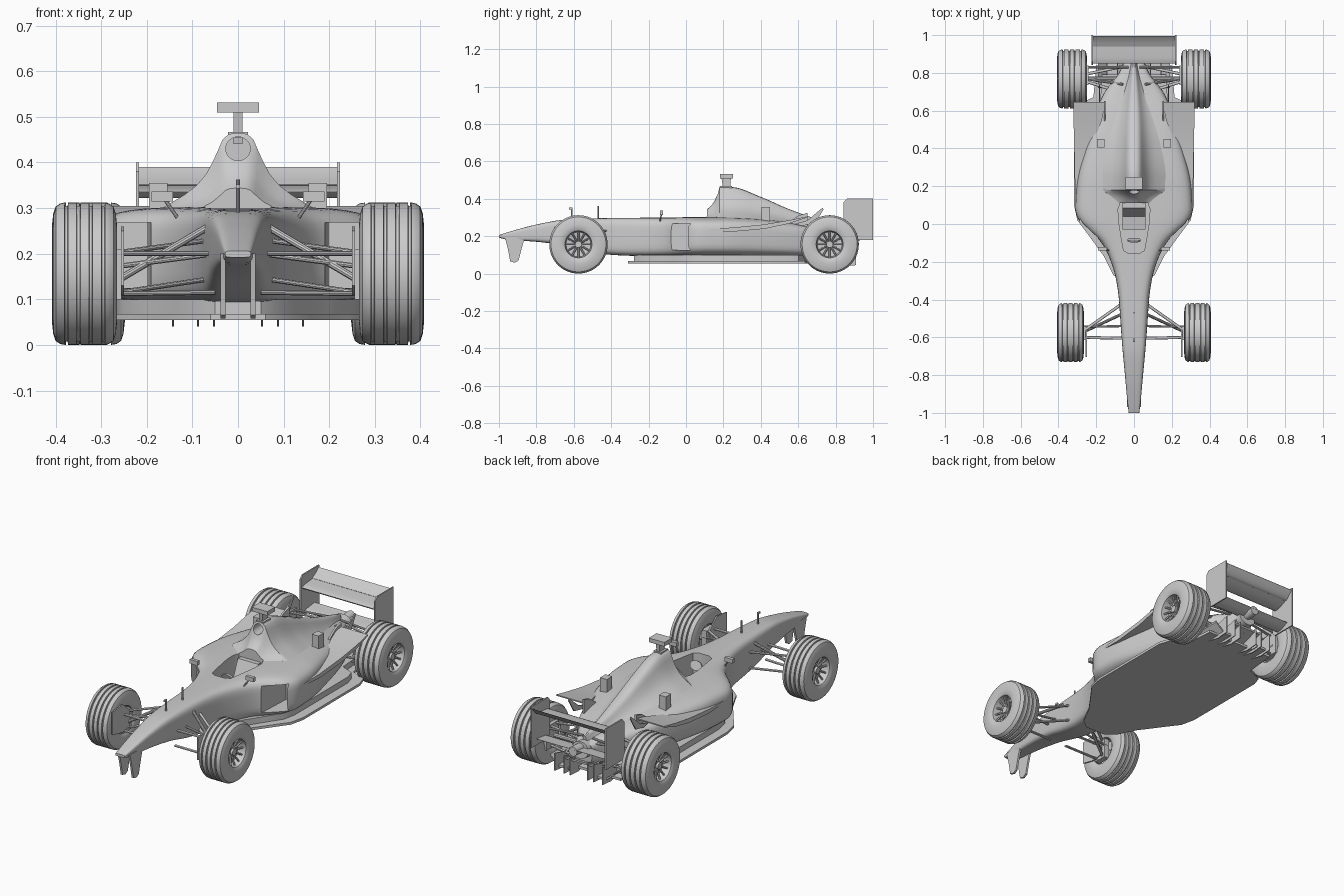
import bpy, bmesh, math
from mathutils import Vector

if "Cube" in bpy.data.objects:
    bpy.data.objects.remove(bpy.data.objects["Cube"])


def apply_mod(ob, kind, **props):
    bpy.context.view_layer.objects.active = ob
    m = ob.modifiers.new(kind.title(), kind)
    for k, v in props.items():
        setattr(m, k, v)
    bpy.ops.object.modifier_apply(modifier=m.name)


def loft(name, rings, mirror=False):
    """Skin a series of closed rings and cap both ends."""
    bm = bmesh.new()
    vs = [[bm.verts.new(p) for p in r] for r in rings]
    n = len(vs[0])
    for a, b in zip(vs, vs[1:]):
        for i in range(n):
            bm.faces.new((a[i], a[(i + 1) % n], b[(i + 1) % n], b[i]))
    bm.faces.new(vs[0])
    bm.faces.new(vs[-1])
    bmesh.ops.recalc_face_normals(bm, faces=bm.faces)
    me = bpy.data.meshes.new(name)
    bm.to_mesh(me)
    bm.free()
    ob = bpy.data.objects.new(name, me)
    bpy.context.collection.objects.link(ob)
    if mirror:
        apply_mod(ob, 'MIRROR', use_mirror_merge=False)
    return ob


def plate(name, pts, axis, lo, hi, mirror=False):
    """Extrude a 2D outline along an axis (0=x, 1=y, 2=z)."""
    def put(p, t):
        q = list(p)
        q.insert(axis, t)
        return q
    return loft(name, [[put(p, t) for p in pts] for t in (lo, hi)], mirror)


def box(name, x, y, z, mirror=False):
    return plate(name, [(x[0], y[0]), (x[1], y[0]), (x[1], y[1]), (x[0], y[1])], 2, *z, mirror)


def rod(name, a, b, r=0.007, flat=1.0, mirror=True, seg=10):
    a, b = Vector(a), Vector(b)
    q = (b - a).to_track_quat('Z', 'Y')
    circ = [q @ Vector((r * math.cos(t), r * flat * math.sin(t), 0))
            for t in (2 * math.pi * i / seg for i in range(seg))]
    return loft(name, [[c + p for c in circ] for p in (a, b)], mirror)


def curve(table, y):
    """Monotone cubic interpolation of table rows at y."""
    i = max(k for k in range(len(table) - 1) if table[k][0] <= y + 1e-9)
    p, q = table[i], table[i + 1]
    h = q[0] - p[0]
    t = (y - p[0]) / h

    def slope(k, c):
        if k == 0 or k == len(table) - 1:
            k = min(k, len(table) - 2)
            return (table[k + 1][c] - table[k][c]) / (table[k + 1][0] - table[k][0])
        d = [(table[j + 1][c] - table[j][c]) / (table[j + 1][0] - table[j][0]) for j in (k - 1, k)]
        return 0 if d[0] * d[1] <= 0 else 2 * d[0] * d[1] / (d[0] + d[1])
    return [(2*t**3 - 3*t*t + 1) * p[c] + (t**3 - 2*t*t + t) * h * slope(i, c)
            + (3*t*t - 2*t**3) * q[c] + (t**3 - t*t) * h * slope(i + 1, c) for c in range(1, len(p))]


def steps(a, b, n):
    return [a + (b - a) * i / n for i in range(n + 1)]


# Body shell from nose to tail: y, half width, bottom, top
HULL = [(-1, .028, .192, .206), (-.95, .034, .18, .222), (-.8, .048, .17, .262), (-.65, .062, .15, .288),
        (-.5, .073, .115, .295), (-.4, .08, .1, .297), (-.3, .094, .095, .298), (-.2, .122, .092, .299),
        (-.1, .172, .09, .3), (-.03, .245, .09, .301), (.02, .293, .09, .302), (.08, .311, .09, .302),
        (.2, .304, .09, .302), (.4, .26, .09, .293), (.6, .2, .09, .268), (.7, .155, .09, .25),
        (.8, .08, .1, .235), (.87, .05, .11, .22)]
rings = []
for y in steps(-1, .87, 80):
    w, lo, hi = curve(HULL, y)
    ring = []
    for i in range(40):
        c, s = math.cos(math.tau * (i + .5) / 40), math.sin(math.tau * (i + .5) / 40)
        ring.append((math.copysign(abs(c) ** .42, c) * w, y,
                     (lo + hi) / 2 + math.copysign(abs(s) ** .42, s) * (hi - lo) / 2))
    rings.append(ring)
hull = loft('body_shell', rings)

# Engine cover: y, half width, base, top
COVER = [(-.02, .09, .27, .297), (.06, .13, .27, .315), (.12, .17, .28, .35), (.16, .19, .28, .4),
         (.18, .2, .28, .465), (.25, .2, .28, .462), (.4, .19, .27, .41), (.55, .17, .25, .345),
         (.7, .12, .22, .292), (.86, .04, .19, .25)]
BELL = [(1, 0), (.75, .16), (.58, .27), (.45, .38), (.35, .51), (.28, .65), (.22, .79), (.17, .92), (.1, .985)]
outline = BELL + [(0, 1)] + [(-x, t) for x, t in reversed(BELL)]
rings = []
for y in steps(-.02, .86, 66):
    w, lo, hi = curve(COVER, y)
    rings.append([(x * w, y, lo + t * (hi - lo)) for x, t in outline])
cover = loft('engine_cover', rings)

# Openings: cockpit, side inlets, roof intake
half = [(.03, -.155), (.055, -.14), (.066, -.08), (.082, .02), (.084, .08), (.072, .112)]
cockpit = plate('cockpit_cutter', half + [(-x, y) for x, y in reversed(half)], 2, .16, .6)
inlet = plate('inlet_cutter', [(.185, -.2), (.285, -.2), (.285, .12), (.2, .12)], 2, .125, .268, True)
intake = plate('intake_cutter', [(.027 * math.cos(math.tau * i / 24), .43 + .026 * math.sin(math.tau * i / 24))
                                 for i in range(24)], 1, .1, .24)
for ob, tools in ((hull, (cockpit, inlet)), (cover, (cockpit, intake))):
    for tool in tools:
        apply_mod(ob, 'BOOLEAN', operation='DIFFERENCE', object=tool, solver='EXACT')
for tool in (cockpit, inlet, intake):
    bpy.data.objects.remove(tool)

# Cockpit fittings
plate('seat', [(-.03, .165), (.06, .165), (.11, .29), (.085, .29), (.04, .19), (-.03, .18)], 0, -.06, .06)
rod('steering_wheel', (0, -.09, .265), (0, -.082, .268), .035, .7, False, 20)

# Floor, step and diffuser
edge = [(.06, -.31), (.11, -.27), (.16, -.17), (.24, -.06), (.3, .02), (.318, .1), (.318, .58), (.3, .635),
        (.215, .67), (.2, .84)]
full = edge + [(-x, y) for x, y in reversed(edge)]
plate('floor', full, 2, .055, .068)
plate('floor_step', [(x * .84, .15 + (y - .15) * .93) for x, y in full], 2, .062, .1)
plate('diffuser_side', [(.08, .055), (.14, .055), (.19, .1), (.19, .11), (.14, .067), (.08, .067)], 1, .72, .88, True)
plate('diffuser_center', [(.7, .055), (.9, .12), (.9, .13), (.7, .07)], 0, -.085, .085)
for i, x in enumerate((.05, .085, .14)):
    plate(f'diffuser_strake_{i}', [(.74, .06), (.84, .04), (.91, .045), (.91, .14), (.76, .1)], 0, x, x + .005, True)

# Gearbox and rear crash structure
rod('gearbox', (0, .72, .17), (0, .9, .19), .05, .9, False, 16)
rod('crash_structure', (0, .88, .2), (0, .96, .205), .025, 1, False, 12)

# Side winglets in front of the rear wheels
rings = []
for y, a, b, z, t in ((.1, .27, .308, .238, .008), (.25, .26, .314, .246, .022), (.42, .22, .317, .263, .024),
                      (.55, .17, .32, .285, .018), (.645, .15, .32, .305, .006)):
    rings.append([(a, y, z), (b, y, z), (b, y, z - t), (a, y, z - t)])
loft('side_winglet', rings, True)
plate('rear_flick', [(.58, .265), (.65, .285), (.73, .352), (.735, .342), (.69, .27), (.62, .255)], 0, .18, .186, True)
plate('cover_fin', [(.53, .26), (.65, .25), (.65, .325), (.6, .31)], 0, .15, .16, True)
box('cooling_chimney', (.155, .195), (.405, .45), (.27, .355), True)

# Nose pylons, antennas, mirrors and camera
plate('nose_pylon', [(-.97, .2), (-.86, .2), (-.88, .13), (-.895, .07), (-.915, .058), (-.94, .065), (-.952, .13)],
      0, .027, .038, True)
for y, z in ((-.61, .352), (-.47, .362)):
    rod('antenna', (0, y, .28), (0, y, z), .004, 1, False)
box('antenna_tip', (-.004, .004), (-.625, -.606), (.343, .352))
rod('mirror_stalk', (.13, -.14, .275), (.165, -.13, .325), .004)
box('mirror', (.143, .19), (-.14, -.122), (.314, .336), True)
plate('camera_post', [(.2, .44), (.235, .44), (.24, .512), (.19, .512)], 0, -.01, .01)
box('camera_bar', (-.046, .046), (.183, .25), (.509, .531))
box('camera_base', (-.022, .022), (.185, .245), (.455, .467))

# Rear wing
plate('wing_end_plate', [(.842, .2), (.86, .18), (1, .18), (1, .4), (.86, .4), (.842, .38)], 0, .217, .224, True)
for nm, y0, y1, z0, z1, t in (('wing_main', .85, .95, .335, .35, .014), ('wing_flap', .94, .995, .352, .39, .008),
                              ('wing_beam', .87, .96, .2, .215, .012)):
    top = [(y0 + (y1 - y0) * u, z0 + (z1 - z0) * u ** 1.5 + t * math.sin(math.pi * u ** .6) * .4)
           for u in steps(0, 1, 8)]
    low = [(y0 + (y1 - y0) * u, z0 + (z1 - z0) * u ** 1.5 - t * math.sin(math.pi * u ** .6) - .001)
           for u in steps(1, 0, 8)]
    plate(nm, top + low, 0, -.218, .218)


# Wheels: grooved tyre with dished rim, spokes and hub
def wheel(name, cx, cy, h, R=.156):
    side = [(.058, .015), (.05, .066), (.008, .072), (.001, .085), (0, .105), (.003, .132), (.008, .147), (.018, R - .002)]
    prof = [(-h + a, r) for a, r in side]
    for k in range(4):
        g = (k - 1.5) * h * .38
        prof += [(g - .004, R), (g - .003, R - .007), (g + .003, R - .007), (g + .004, R)]
    prof += [(h - a, r) for a, r in reversed(side)]
    rings = [[(cx + a, cy + r * math.cos(t), R + r * math.sin(t))
              for t in (math.tau * i / 56 for i in range(56))] for a, r in prof]
    loft(name + '_tyre', rings, True)
    rod(name + '_hub', (cx - h + .02, cy, R), (cx + h - .025, cy, R), .018, 1, True, 20)
    for i in range(12):
        c, s = math.cos(math.tau * i / 12), math.sin(math.tau * i / 12)
        rod(f'{name}_spoke_{i}', (cx + h - .042, cy + .015 * c, R + .015 * s),
            (cx + h - .025, cy + .071 * c, R + .071 * s), .005, 1, True, 6)


wheel('front_wheel', .336, -.575, .071)
wheel('rear_wheel', .328, .768, .08)

# Front suspension
for z, zi in ((.2, .2), (.112, .115)):
    rod('front_wishbone_fore', (.05, -.605, zi), (.28, -.6, z), .008, .7)
    rod('front_wishbone_aft', (.06, -.42, zi + .03), (.28, -.575, z), .008, .7)
rod('front_push_rod', (.05, -.47, .268), (.275, -.575, .135), .008)
rod('steering_arm', (.05, -.54, .2), (.28, -.545, .17), .006)
box('front_upright', (.255, .285), (-.615, -.54), (.1, .21), True)
plate('brake_duct', [(-.705, .13), (-.62, .11), (-.56, .12), (-.56, .21), (-.62, .26), (-.705, .25)], 0, .25, .257, True)

# Rear suspension
for z in (.215, .11):
    rod('rear_wishbone_aft', (.03, .84, z), (.27, .79, z), .008, .7)
    rod('rear_wishbone_fore', (.08, .7, z), (.27, .76, z), .008, .7)
rod('rear_drive_shaft', (.03, .768, .156), (.28, .768, .156), .012)
rod('rear_push_rod', (.06, .74, .25), (.27, .77, .13), .007)
rod('rear_toe_link', (.03, .83, .235), (.27, .83, .215), .006)
box('rear_upright', (.24, .27), (.735, .84), (.1, .225), True)

# Smooth shading with crisp edges
bpy.ops.object.select_all(action='SELECT')
bpy.context.view_layer.objects.active = hull
bpy.ops.object.shade_smooth_by_angle(angle=math.radians(35))
